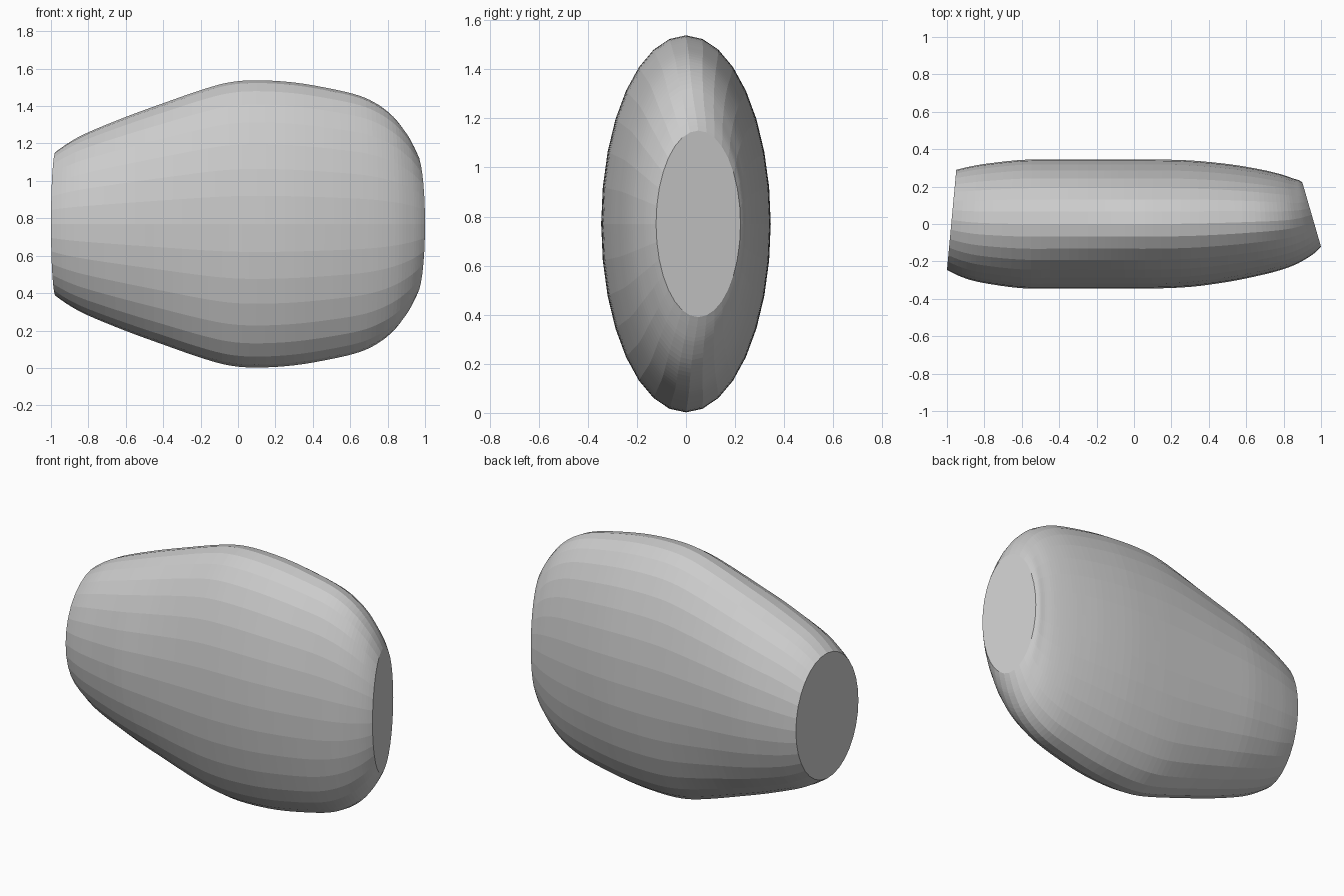
import bpy, bmesh, math

if "Cube" in bpy.data.objects:
    bpy.data.objects.remove(bpy.data.objects["Cube"])

SIDES, STEPS, ZC = 32, 4, 0.77

# Sections along the body: x, half height, centre y, half depth, lean of the section plane
SECTIONS = [
    (-0.975, 0.385, 0.022, 0.268, 0.093),
    (-0.90, 0.437, 0.012, 0.295, 0.075),
    (-0.80, 0.490, 0.005, 0.318, 0.05),
    (-0.60, 0.572, 0.0, 0.343, 0.01),
    (-0.40, 0.645, 0.0, 0.345, 0.0),
    (-0.20, 0.715, 0.0, 0.345, 0.0),
    (-0.05, 0.756, 0.0, 0.345, 0.0),
    (0.10, 0.768, 0.0, 0.345, 0.0),
    (0.30, 0.756, 0.002, 0.338, 0.01),
    (0.50, 0.722, 0.007, 0.315, 0.03),
    (0.65, 0.685, 0.012, 0.288, 0.06),
    (0.75, 0.637, 0.016, 0.265, 0.09),
    (0.83, 0.573, 0.022, 0.240, 0.13),
    (0.89, 0.497, 0.032, 0.212, 0.19),
    (0.925, 0.435, 0.042, 0.193, 0.235),
    (0.95, 0.380, 0.050, 0.172, 0.29),
]


def blend(a, b, c, d, t):
    """Smooth curve from b to c."""
    return tuple(0.5 * (2*q + (r-p)*t + (2*p-5*q+4*r-s)*t*t + (3*q-p-3*r+s)*t**3)
                 for p, q, r, s in zip(a, b, c, d))


def all_sections():
    last = len(SECTIONS) - 1
    for i in range(last):
        pts = [SECTIONS[min(max(i + k, 0), last)] for k in (-1, 0, 1, 2)]
        for s in range(STEPS):
            yield blend(*pts, s / STEPS)
    yield SECTIONS[last]


# Body: loft of leaning oval rings with flat end caps
bm = bmesh.new()
rings = []
for x, hz, cy, hy, lean in all_sections():
    ring = []
    for k in range(SIDES):
        a = 2 * math.pi * k / SIDES
        dy = hy * math.cos(a)
        ring.append(bm.verts.new((x - lean * dy if x > 0 else x + lean * dy,
                                  cy + dy, ZC + hz * math.sin(a))))
    rings.append(ring)
for r0, r1 in zip(rings, rings[1:]):
    for k in range(SIDES):
        n = (k + 1) % SIDES
        bm.faces.new((r0[k], r0[n], r1[n], r1[k]))
bm.faces.new(rings[0])
bm.faces.new(rings[-1])
bmesh.ops.recalc_face_normals(bm, faces=bm.faces)

mesh = bpy.data.meshes.new("body")
bm.to_mesh(mesh)
bm.free()
body = bpy.data.objects.new("body", mesh)
bpy.context.collection.objects.link(body)

grey = bpy.data.materials.new("light grey")
grey.diffuse_color = (0.6, 0.6, 0.6, 1)
grey.use_nodes = True
grey.node_tree.nodes["Principled BSDF"].inputs["Base Color"].default_value = grey.diffuse_color
mesh.materials.append(grey)
